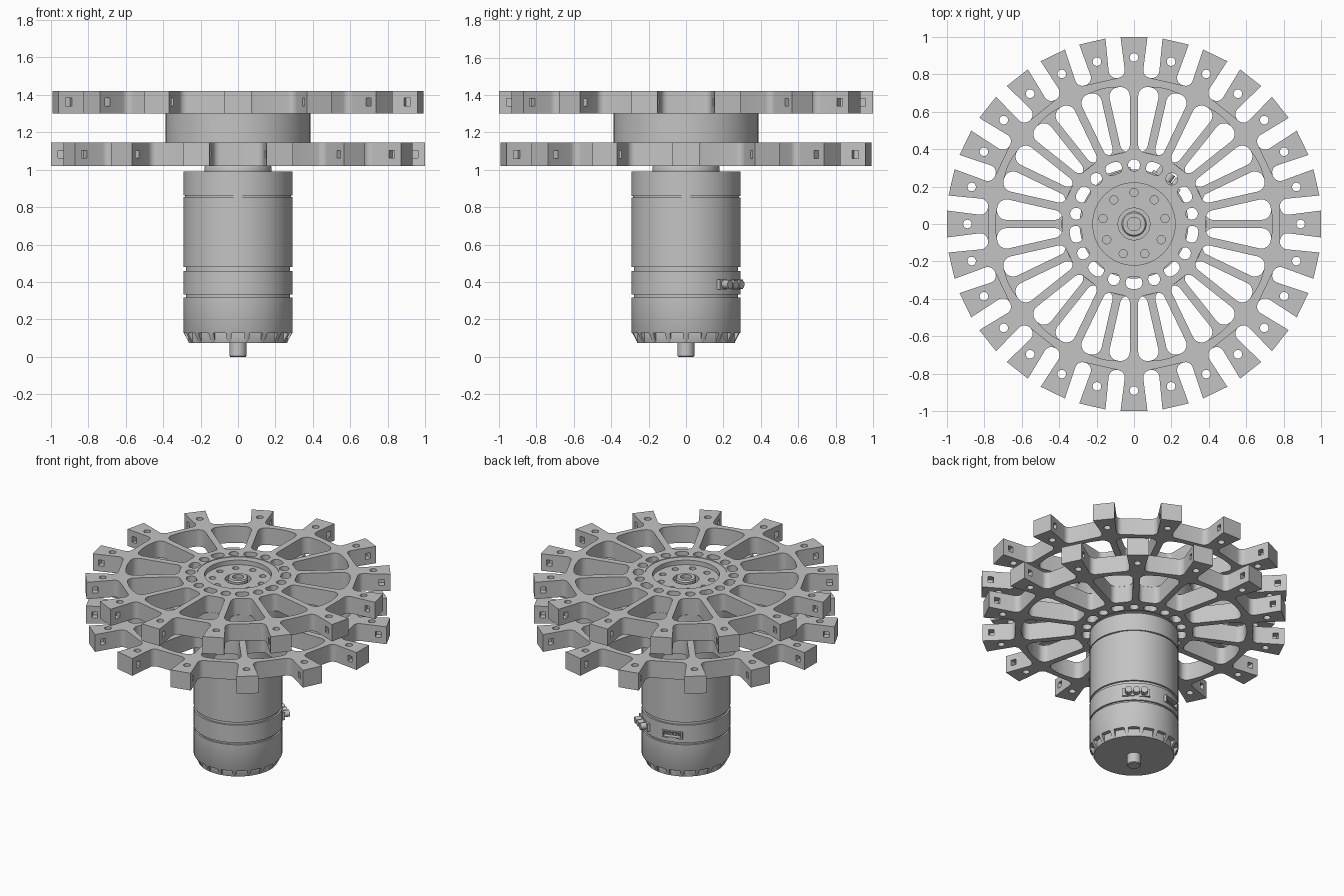
import bpy, bmesh
from math import sin, cos, pi, radians
from mathutils import Vector, Matrix

if "Cube" in bpy.data.objects:
    bpy.data.objects.remove(bpy.data.objects["Cube"])

TEETH = 14
STEP = 2 * pi / TEETH
SPOKE = 0.022

metal = bpy.data.materials.new("plain_grey")
metal.use_nodes = True
GREY = (0.55, 0.55, 0.55, 1)
metal.diffuse_color = GREY
metal.node_tree.nodes["Principled BSDF"].inputs["Base Color"].default_value = GREY


def add(name, mesh):
    """Link a mesh with the shared material and angle-based smoothing."""
    ob = bpy.data.objects.new(name, mesh)
    bpy.context.collection.objects.link(ob)
    mesh.materials.clear()
    mesh.materials.append(metal)
    mesh.polygons.foreach_set("use_smooth", [True] * len(mesh.polygons))
    mesh.set_sharp_from_angle(angle=radians(30))
    return ob


def baked(ob):
    bpy.context.view_layer.update()
    return bpy.data.meshes.new_from_object(
        ob.evaluated_get(bpy.context.evaluated_depsgraph_get()))


def from_bmesh(name, bm):
    bmesh.ops.recalc_face_normals(bm, faces=bm.faces)
    mesh = bpy.data.meshes.new(name)
    bm.to_mesh(mesh)
    bm.free()
    return add(name, mesh)


def lathe(name, profile, steps=72):
    """Spin (radius, height) points around the z axis."""
    bm = bmesh.new()
    verts = [bm.verts.new((r, 0, z)) for r, z in profile]
    edges = [bm.edges.new(pair) for pair in zip(verts, verts[1:])]
    bmesh.ops.spin(bm, geom=verts + edges, cent=(0, 0, 0), axis=(0, 0, 1),
                   angle=2 * pi, steps=steps, use_merge=True)
    bmesh.ops.remove_doubles(bm, verts=bm.verts, dist=1e-5)
    return from_bmesh(name, bm)


def polar(a, r, t=0):
    """Point at distance r along angle a, moved sideways by t."""
    return Vector((r * cos(a) - t * sin(a), r * sin(a) + t * cos(a)))


def circle(c, r, n=20):
    return [c + polar(2 * pi * i / n, r) for i in range(n)]


def rounded(corners, n=6):
    """Fillet a closed outline of (point, radius) corners."""
    out = []
    for i, (p, rad) in enumerate(corners):
        if not rad:
            out.append(p)
            continue
        u = (corners[i - 1][0] - p).normalized()
        v = (corners[(i + 1) % len(corners)][0] - p).normalized()
        half = u.angle(v) / 2
        centre = p + (u + v).normalized() * rad / sin(half)
        start = p + u * rad * cos(half) / sin(half) - centre
        end = p + v * rad * cos(half) / sin(half) - centre
        turn = start.angle_signed(end)
        for k in range(n + 1):
            out.append(centre + Matrix.Rotation(-turn * k / n, 2) @ start)
    return out


def plate(name, loops, z0, z1):
    """Extrude nested outlines into a plate with holes."""
    curve = bpy.data.curves.new(name, "CURVE")
    curve.dimensions, curve.fill_mode = "2D", "BOTH"
    curve.extrude = (z1 - z0) / 2
    for loop in loops:
        spline = curve.splines.new("POLY")
        spline.points.add(len(loop) - 1)
        for point, p in zip(spline.points, loop):
            point.co = (p.x, p.y, 0, 1)
        spline.use_cyclic_u = True
    temp = bpy.data.objects.new("outline", curve)
    bpy.context.collection.objects.link(temp)
    bm = bmesh.new()
    bm.from_mesh(baked(temp))
    bpy.data.objects.remove(temp)
    bmesh.ops.remove_doubles(bm, verts=bm.verts, dist=1e-5)
    bmesh.ops.translate(bm, verts=bm.verts, vec=(0, 0, (z0 + z1) / 2))
    return from_bmesh(name, bm)


def boxes(name, angles, r, z, size, shifts=(0,)):
    """Boxes facing outward at several angles, shifted sideways."""
    bm = bmesh.new()
    for a in angles:
        for t in shifts:
            m = (Matrix.Rotation(a, 4, "Z") @ Matrix.Translation((r, t, z))
                 @ Matrix.Diagonal((*size, 1)))
            bmesh.ops.create_cube(bm, size=1, matrix=m)
    return from_bmesh(name, bm)


def cut(ob, cutter):
    mod = ob.modifiers.new("cut", "BOOLEAN")
    mod.operation, mod.solver, mod.object = "DIFFERENCE", "EXACT", cutter
    cutter.hide_render = True
    mesh, name = baked(ob), ob.name
    bpy.data.objects.remove(ob)
    bpy.data.objects.remove(cutter)
    return add(name, mesh)


def star_wheel(name, first, z0, z1):
    angles = [first + i * STEP for i in range(TEETH)]
    rim, holes = [], [circle(Vector((0, 0)), 0.27, 72)]
    for a in angles:
        b, mid = a + STEP, a + STEP / 2
        # flared tooth with its bolt hole
        rim += [(polar(a, 0.79, -0.045), 0.04), (polar(a, 1, -0.072), 0),
                (polar(a, 1, 0.072), 0), (polar(a, 0.79, 0.045), 0.04)]
        holes.append(circle(polar(a, 0.89), 0.023))
        # window between two spokes
        holes.append(rounded([
            (polar(a, 0.39, SPOKE), 0.04), (polar(a, 0.735, SPOKE), 0.05),
            (polar(mid, 0.745), 0.3),
            (polar(b, 0.735, -SPOKE), 0.05), (polar(b, 0.39, -SPOKE), 0.04)]))
    # hub ring: nine round holes alternating with nine curved slots
    for i in range(9):
        h = pi / 2 + i * 2 * pi / 9
        holes.append(circle(polar(h, 0.314), 0.032))
        h, w = h + pi / 9, 0.14
        holes.append(rounded([
            (polar(h - w, 0.345), 0.028), (polar(h, 0.348), 0),
            (polar(h + w, 0.345), 0.028), (polar(h + w, 0.282), 0.028),
            (polar(h, 0.284), 0), (polar(h - w, 0.282), 0.028)]))
    wheel = plate(name, [rounded(rim)] + holes, z0, z1)
    # square pockets in both sides of each tooth
    return cut(wheel, boxes("pockets", angles, 0.943, (z0 + z1) / 2,
                            (0.036, 0.07, 0.042), (-0.055, 0.055)))


star_wheel("lower_star_wheel", 0, 1.02, 1.145)
star_wheel("upper_star_wheel", pi / 2, 1.3, 1.422)

# Spacer drum and recessed core joining the wheels
lathe("spacer_drum", [(0.35, 1.14), (0.387, 1.14), (0.387, 1.305),
                      (0.35, 1.305), (0.35, 1.14)])
lathe("hub_core", [(0, 1.025), (0.274, 1.025), (0.274, 1.418), (0.22, 1.418),
                   (0.22, 1.35), (0, 1.35)])

# Drive plate with bolt circle and centre boss
bolts = [circle(polar(pi / 2 + i * 2 * pi / 9, 0.168), 0.022)
         for i in range(9)]
plate("drive_plate", [circle(Vector((0, 0)), 0.222, 64),
                      circle(Vector((0, 0)), 0.085, 40)] + bolts, 1.345, 1.385)
lathe("centre_boss", [(0.067, 1.345), (0.067, 1.39), (0.06, 1.4),
                      (0.036, 1.4), (0.036, 1.375), (0, 1.375)], 40)

# Motor body with grooves and chamfered lower end
body = [(0, 0.075), (0.262, 0.075), (0.291, 0.13)]
for z, half, depth in ((0.325, 0.007, 0.012), (0.47, 0.01, 0.012),
                       (0.857, 0.004, 0.008)):
    body += [(0.291, z - half), (0.291 - depth, z - half),
             (0.291 - depth, z + half), (0.291, z + half)]
body += [(0.291, 0.99), (0.18, 0.99), (0.18, 1.012), (0.172, 1.03), (0, 1.03)]
motor = lathe("motor_body", body)
# wide vents leave narrow ribs on the chamfer
vents = [radians(10 + 20 * i) for i in range(18)]
motor = cut(motor, boxes("vent_cutters", vents, 0.287, 0.095,
                         (0.05, 0.07, 0.066)))

# Output shaft
lathe("shaft", [(0, 0), (0.041, 0), (0.045, 0.005), (0.045, 0.09),
                (0, 0.09)], 32)

# Cable connector: base block with a row of round plugs
PLUG = radians(53)
boxes("connector_base", [PLUG], 0.275, 0.387, (0.04, 0.18, 0.055))
bm = bmesh.new()
for i in range(3):
    m = (Matrix.Rotation(PLUG, 4, "Z")
         @ Matrix.Translation((0.305, (i - 1) * 0.052, 0.387))
         @ Matrix.Rotation(pi / 2, 4, "Y"))
    bmesh.ops.create_cone(bm, cap_ends=True, segments=20, radius1=0.023,
                          radius2=0.023, depth=0.06, matrix=m)
from_bmesh("connector_plugs", bm)

# Flat signal port: frame sunk into the body, with pins
PORT = radians(107)
frame = boxes("port_frame", [PORT], 0.28, 0.387, (0.036, 0.14, 0.05))
for part in (frame, motor):
    cut(part, boxes("port_cutter", [PORT], 0.295, 0.387, (0.06, 0.12, 0.034)))
boxes("port_pins", [PORT], 0.272, 0.387, (0.03, 0.009, 0.012),
      [(i - 2) * 0.022 for i in range(5)])
